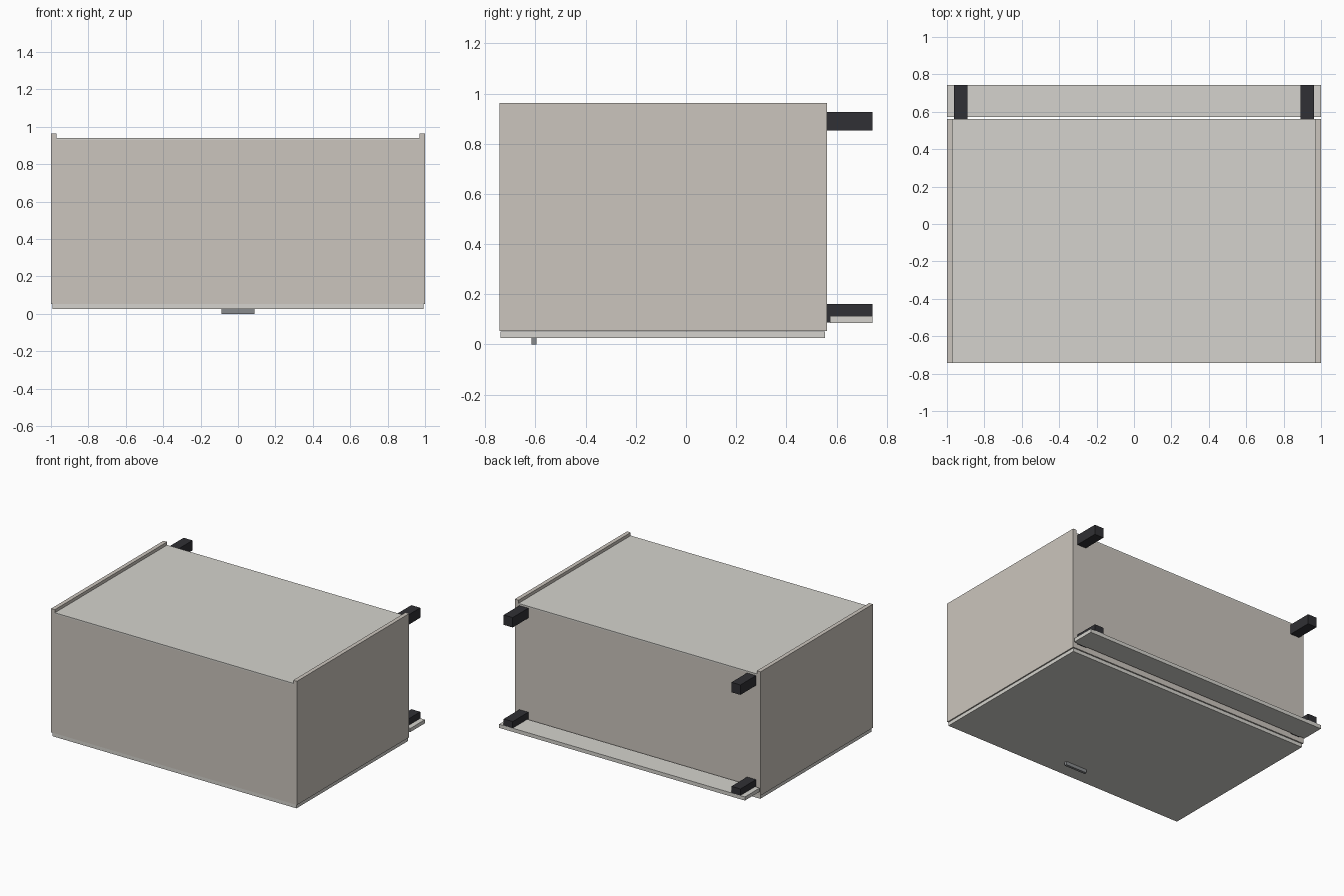
import bpy

if "Cube" in bpy.data.objects:
    bpy.data.objects.remove(bpy.data.objects["Cube"])


def material(name, rgb):
    m = bpy.data.materials.new(name)
    m.diffuse_color = (*rgb, 1)
    m.use_nodes = True
    m.node_tree.nodes["Principled BSDF"].inputs["Base Color"].default_value = m.diffuse_color
    return m


BEIGE = material("beige_board", (0.60, 0.56, 0.51))
LIGHT = material("light_board", (0.66, 0.65, 0.61))
BLACK = material("black_plastic", (0.03, 0.03, 0.035))
METAL = material("handle_metal", (0.25, 0.26, 0.27))


def box(name, x, y, z, mat):
    """Box from (min, max) ranges on each axis."""
    bpy.ops.mesh.primitive_cube_add(size=1)
    o = bpy.context.object
    o.name = name
    size = [r[1] - r[0] for r in (x, y, z)]
    mid = [(r[0] + r[1]) / 2 for r in (x, y, z)]
    for v in o.data.vertices:
        v.co = [c * s + m for c, s, m in zip(v.co, size, mid)]
    o.data.materials.append(mat)
    return o


# Cabinet lying on its back panel's opposite side: door down, feet towards +y
Y0, Y1 = -0.743, 0.562
T = 0.03
INNER = 1 - T

# Side panels and feet, mirrored in x
for s, side in ((-1, "left"), (1, "right")):
    box(f"{side}_side_panel", sorted((s * INNER, s * 1.0)), (Y0, Y1), (0.053, 0.963), BEIGE)
    for z, pos in (((0.088, 0.161), "front"), ((0.853, 0.926), "rear")):
        box(f"{side}_{pos}_foot", sorted((s * 0.89, s * 0.963)), (Y1, 0.743), z, BLACK)

# Cabinet top and bottom boards between the sides
box("cabinet_top_board", (-INNER, INNER), (Y0, Y0 + T), (0.053, 0.93), BEIGE)
box("cabinet_bottom_board", (-INNER, INNER), (Y1 - T, Y1), (0.053, 0.93), BEIGE)

# Recessed back panel
box("back_panel", (-INNER, INNER), (Y0, Y1), (0.93, 0.94), LIGHT)

# Door with its handle
box("door", (-0.993, 0.993), (-0.739, 0.555), (0.025, 0.051), LIGHT)
box("door_handle", (-0.088, 0.088), (-0.615, -0.596), (0.0, 0.025), METAL)

# Kickboard in front of the feet
box("kickboard", (-1, 1), (0.573, 0.744), (0.086, 0.113), LIGHT)
